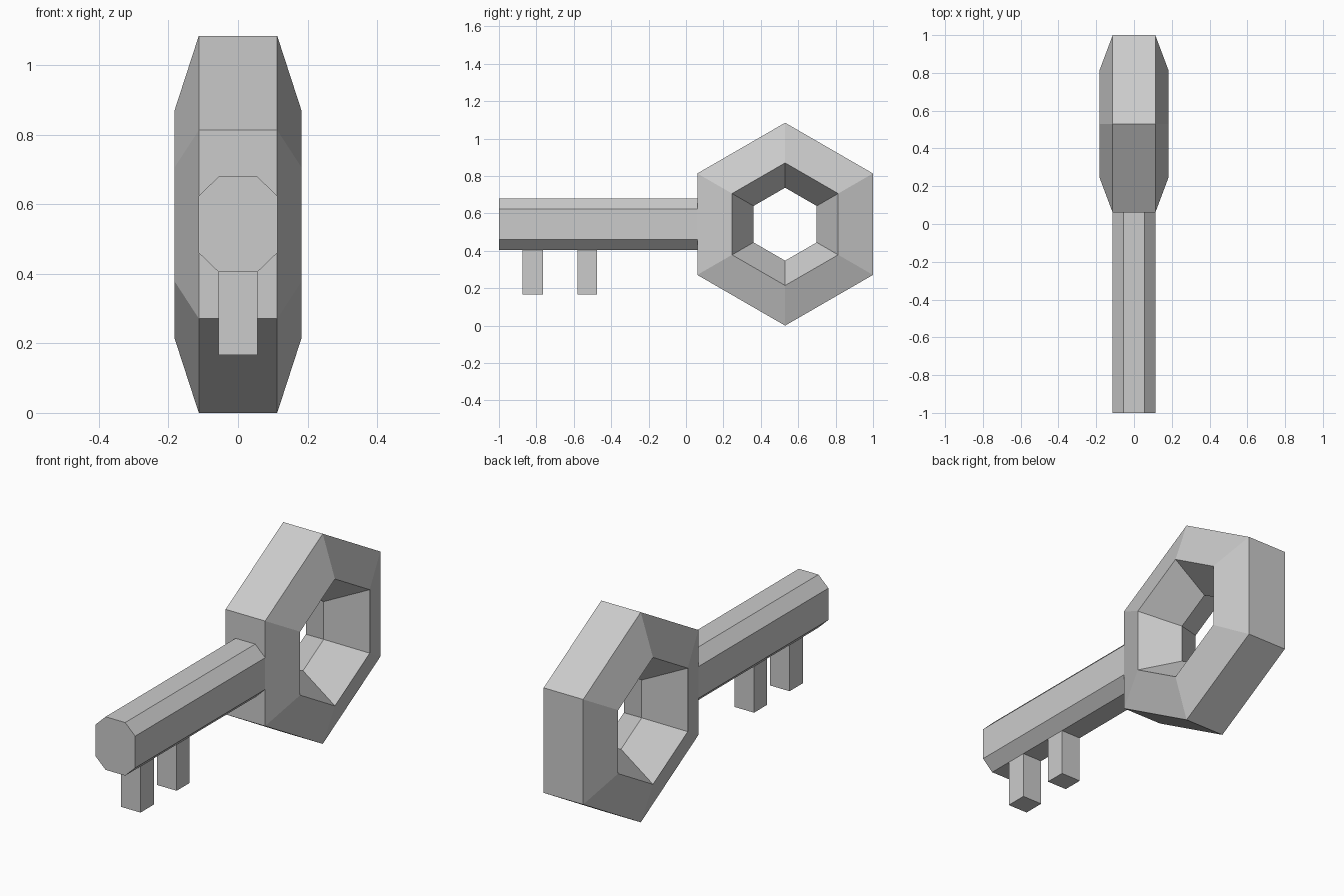
import bpy, bmesh
from math import cos, sin, pi

if "Cube" in bpy.data.objects:
    bpy.data.objects.remove(bpy.data.objects["Cube"])

CY, CZ = 0.53, 0.5425  # centre of the ring


def make_object(name, bm):
    bmesh.ops.recalc_face_normals(bm, faces=bm.faces)
    mesh = bpy.data.meshes.new(name)
    bm.to_mesh(mesh)
    bm.free()
    obj = bpy.data.objects.new(name, mesh)
    bpy.context.collection.objects.link(obj)
    return obj


def ring(name, major, minor, sides, section_sides):
    """Low-poly torus around the x axis, a corner pointing up, section flat outside."""
    bm = bmesh.new()
    loops = []
    for i in range(sides):
        a = 2 * pi * i / sides
        loop = []
        for j in range(section_sides):
            b = 2 * pi * (j + 0.5) / section_sides
            r = major + minor * cos(b)
            loop.append(bm.verts.new((minor * sin(b), CY + r * sin(a), CZ + r * cos(a))))
        loops.append(loop)
    for i in range(sides):
        p, q = loops[i], loops[(i + 1) % sides]
        for j in range(section_sides):
            k = (j + 1) % section_sides
            bm.faces.new((p[j], p[k], q[k], q[j]))
    return make_object(name, bm)


def extrude_profile(name, profile, y0, y1):
    """Closed prism from an (x, z) outline, running along y."""
    bm = bmesh.new()
    face = bm.faces.new([bm.verts.new((x, y0, z)) for x, z in profile])
    out = bmesh.ops.extrude_face_region(bm, geom=[face], use_keep_orig=True)
    moved = [v for v in out["geom"] if isinstance(v, bmesh.types.BMVert)]
    bmesh.ops.translate(bm, verts=moved, vec=(0, y1 - y0, 0))
    return make_object(name, bm)


# Hexagonal bow with a five-sided section
ring("key_bow", 0.387, 0.192, 6, 5)

# Shaft with chamfered corners, ending inside the bow
w, c, h, s = 0.113, 0.056, 0.137, 0.082
outline = [(-c, -h), (c, -h), (w, -s), (w, s), (c, h), (-c, h), (-w, s), (-w, -s)]
extrude_profile("key_shaft", [(x, CZ + z) for x, z in outline], -1.0, 0.09)

# Two square teeth under the shaft
for name, y0, y1 in (("end_tooth", -0.875, -0.765), ("inner_tooth", -0.58, -0.475)):
    extrude_profile(name, [(-c, 0.167), (c, 0.167), (c, 0.42), (-c, 0.42)], y0, y1)
